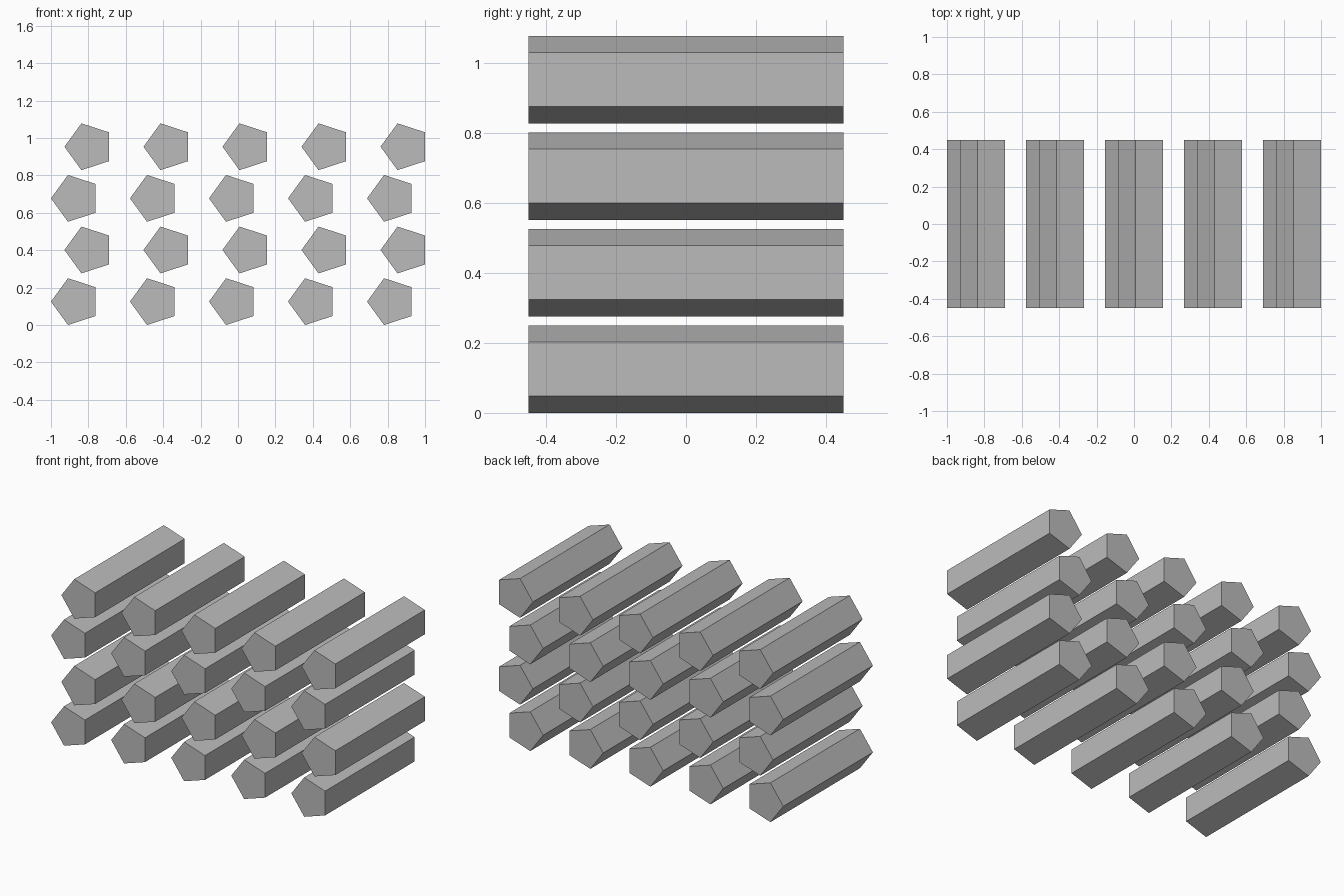
import bpy
import math

cube = bpy.data.objects.get("Cube")
if cube:
    bpy.data.objects.remove(cube, do_unlink=True)

RADIUS = 0.1315
LENGTH = 0.9
COLUMNS, ROWS = 5, 4
PITCH_X, PITCH_Z = 0.4225, 0.276
ROW_SHIFT = 0.072

# Single grey material
grey = bpy.data.materials.new("plain grey")
grey.use_nodes = True
colour = (0.5, 0.5, 0.5, 1)
grey.diffuse_color = colour
grey.node_tree.nodes["Principled BSDF"].inputs["Base Color"].default_value = colour


def pentagon_bar_mesh():
    """Five-sided bar along y, with one edge pointing to -x."""
    sides = 5
    verts = []
    for y in (-LENGTH / 2, LENGTH / 2):
        for i in range(sides):
            a = math.pi + i * math.tau / sides
            verts.append((RADIUS * math.cos(a), y, RADIUS * math.sin(a)))
    faces = [tuple(range(sides)), tuple(reversed(range(sides, 2 * sides)))]
    for i in range(sides):
        j = (i + 1) % sides
        faces.append((j, i, i + sides, j + sides))
    mesh = bpy.data.meshes.new("pentagon_bar")
    mesh.from_pydata(verts, [], faces)
    # Counter-clockwise in x-z, seen from -y, faces outward
    mesh.validate()
    mesh.materials.append(grey)
    return mesh


# Staggered stack of bars: every second row is shifted sideways
bar = pentagon_bar_mesh()
base_z = RADIUS * math.sin(math.radians(72))
for row in range(ROWS):
    for col in range(COLUMNS):
        obj = bpy.data.objects.new(f"bar_row{row + 1}_{col + 1}", bar)
        obj.location = (-1 + RADIUS + col * PITCH_X + (row % 2) * ROW_SHIFT,
                        0, base_z + row * PITCH_Z)
        bpy.context.collection.objects.link(obj)
